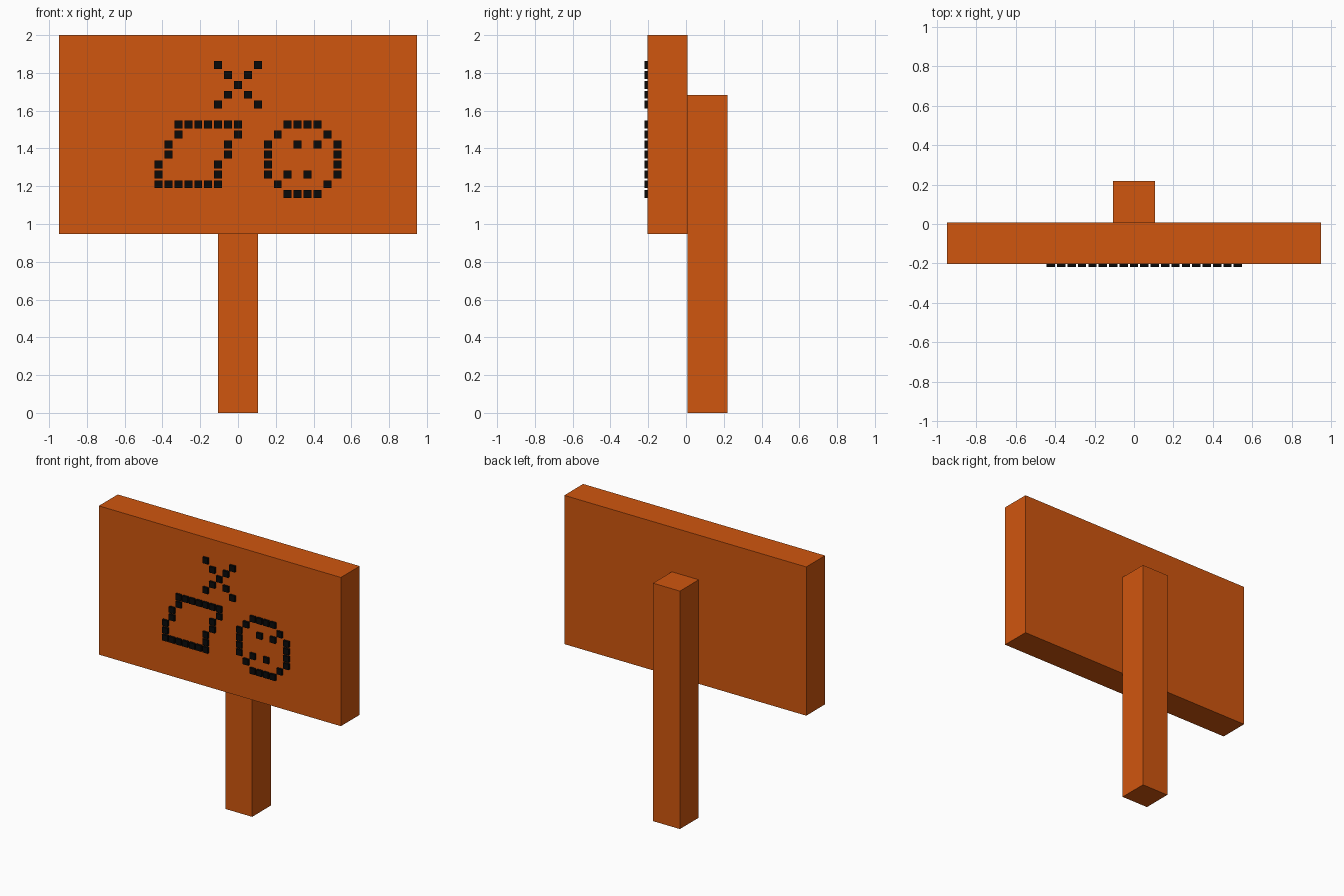
import bpy, bmesh
from mathutils import Matrix, Vector

if "Cube" in bpy.data.objects:
    bpy.data.objects.remove(bpy.data.objects["Cube"])

U = 2 / 38          # one grid step of the blocky design
FACE_Y = -0.2026    # front of the board
DOT_DEPTH = 0.3 * U
DOT_SIZE = 0.8 * U


def material(name, color):
    mat = bpy.data.materials.new(name)
    mat.diffuse_color = color
    mat.use_nodes = True
    mat.node_tree.nodes["Principled BSDF"].inputs["Base Color"].default_value = mat.diffuse_color
    return mat


def make_boxes(name, boxes, mat):
    """One object made of (centre, size) boxes."""
    bm = bmesh.new()
    for centre, size in boxes:
        m = Matrix.Translation(centre) @ Matrix.Diagonal(Vector(size).to_4d())
        bmesh.ops.create_cube(bm, size=1, matrix=m)
    mesh = bpy.data.meshes.new(name)
    bm.to_mesh(mesh)
    bm.free()
    mesh.materials.append(mat)
    obj = bpy.data.objects.new(name, mesh)
    bpy.context.collection.objects.link(obj)
    return obj


def make_pictogram(name, left, top, rows, mat):
    """Raised square dots, one for each # in the rows."""
    y = FACE_Y - DOT_DEPTH / 2
    dots = [(((left + c) * U, y, (top - r) * U), (DOT_SIZE, DOT_DEPTH, DOT_SIZE))
            for r, row in enumerate(rows) for c, ch in enumerate(row) if ch == "#"]
    return make_boxes(name, dots, mat)


wood = material("orange_wood", (0.63, 0.093, 0.0045, 1))
black = material("black_paint", (0.003, 0.003, 0.003, 1))

# Board and the post behind it
back_y = FACE_Y + 4 * U
make_boxes("sign_board", [((0, FACE_Y + 2 * U, 28 * U), (36 * U, 4 * U, 20 * U))], wood)
make_boxes("sign_post", [((0, back_y + 2 * U, 16 * U), (4 * U, 4 * U, 32 * U))], wood)

# Crossed diagonal strokes
make_pictogram("cross_mark", -2, 35, [
    "#...#",
    ".#.#.",
    "..#..",
    ".#.#.",
    "#...#"], black)

# Slanted outline
make_pictogram("slanted_outline", -8, 29, [
    "..#######",
    "..#.....#",
    ".#.....#.",
    ".#.....#.",
    "#.....#..",
    "#.....#..",
    "#######.."], black)

# Round outline with inner dots
make_pictogram("round_outline", 3, 29, [
    "..####..",
    ".#....#.",
    "#..#.#.#",
    "#......#",
    "#......#",
    "#.#.#..#",
    ".#....#.",
    "..####.."], black)
